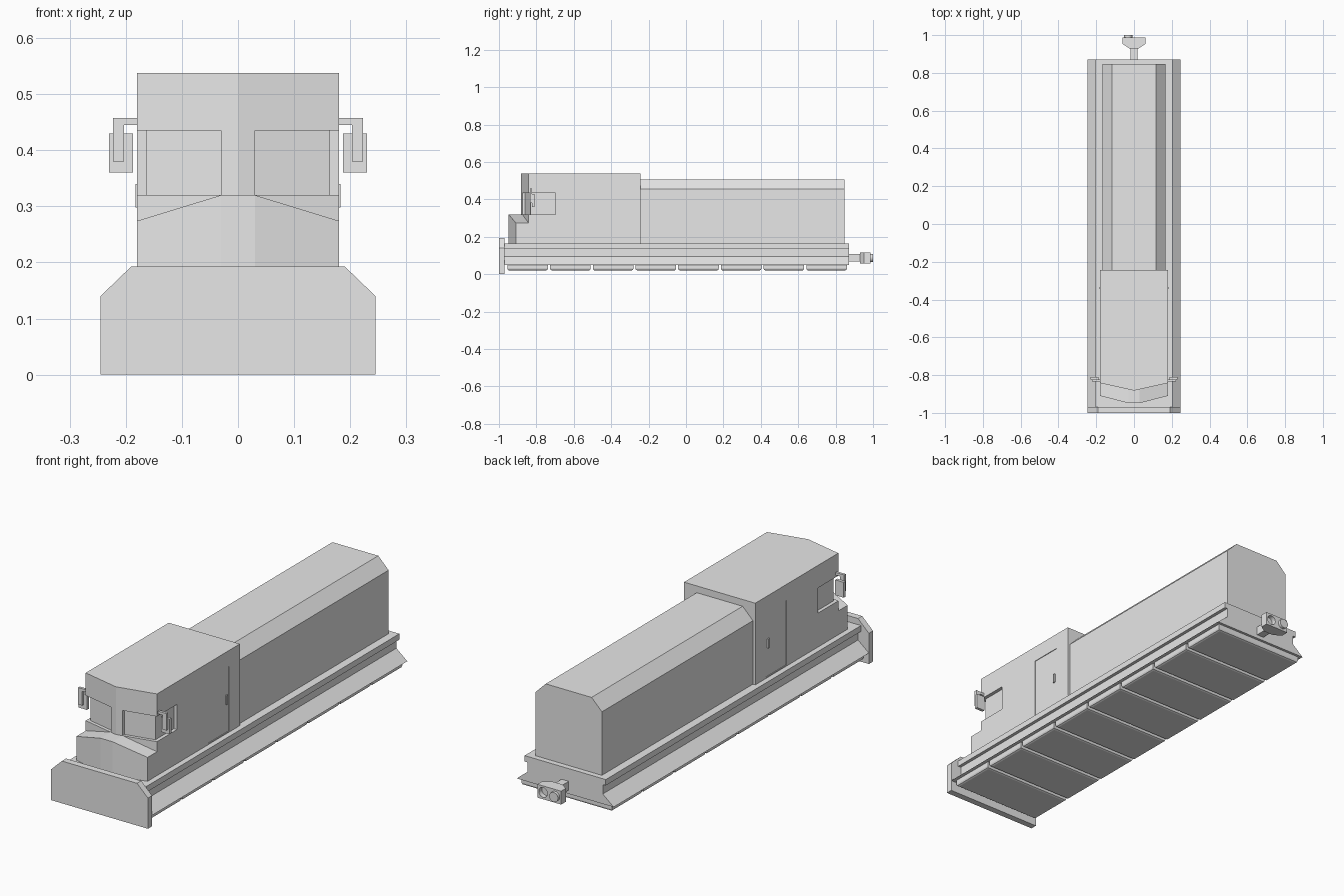
import bpy, bmesh, math
from mathutils import Matrix, Vector

cube = bpy.data.objects.get("Cube")
if cube:
    bpy.data.objects.remove(cube, do_unlink=True)

GREY = (0.8, 0.8, 0.8, 1.0)
paint = bpy.data.materials.new("plain_grey")
paint.use_nodes = True
paint.diffuse_color = GREY
paint.node_tree.nodes["Principled BSDF"].inputs["Base Color"].default_value = GREY


def finish(name, bm):
    bmesh.ops.recalc_face_normals(bm, faces=bm.faces)
    mesh = bpy.data.meshes.new(name)
    bm.to_mesh(mesh)
    bm.free()
    mesh.materials.append(paint)
    obj = bpy.data.objects.new(name, mesh)
    bpy.context.collection.objects.link(obj)
    return obj


def prism(name, points, start, end, axis):
    """Extrude a 2D outline along z (points are x, y) or along y (points are x, z)."""
    bm = bmesh.new()
    place = (lambda p, d: (p[0], p[1], d)) if axis == "z" else (lambda p, d: (p[0], d, p[1]))
    face = bm.faces.new([bm.verts.new(place(p, start)) for p in points])
    new = bmesh.ops.extrude_face_region(bm, geom=[face])["geom"]
    shift = Vector(place((0, 0), end - start))
    bmesh.ops.translate(bm, vec=shift, verts=[v for v in new if isinstance(v, bmesh.types.BMVert)])
    return finish(name, bm)


def mirrored(half):
    """Complete a right-hand half outline with its reflection in x."""
    return half + [(-x, h) for x, h in reversed(half) if x != 0]


def box(name, x, y, z):
    return prism(name, [(x[0], y[0]), (x[1], y[0]), (x[1], y[1]), (x[0], y[1])], *z, "z")


def cylinder(name, x, z, radius, y0, y1):
    bm = bmesh.new()
    turn = Matrix.Translation((x, (y0 + y1) / 2, z)) @ Matrix.Rotation(math.pi / 2, 4, "X")
    bmesh.ops.create_cone(bm, cap_ends=True, segments=24, radius1=radius, radius2=radius,
                          depth=y1 - y0, matrix=turn)
    obj = finish(name, bm)
    for face in obj.data.polygons:
        face.use_smooth = len(face.vertices) == 4
    for edge in obj.data.edges:
        caps = [f for f in obj.data.polygons if len(f.vertices) > 4 and tuple(edge.key) in f.edge_keys]
        edge.use_edge_sharp = bool(caps)
    return obj


def cut(target, cutters):
    """Subtract the cutters for good, then discard them."""
    for cutter in cutters:
        cutter.hide_render = True
        mod = target.modifiers.new("cut", "BOOLEAN")
        mod.operation, mod.solver, mod.object = "DIFFERENCE", "EXACT", cutter
    bpy.context.view_layer.update()
    graph = bpy.context.evaluated_depsgraph_get()
    mesh = bpy.data.meshes.new_from_object(target.evaluated_get(graph))
    target.modifiers.clear()
    target.data = mesh
    for cutter in cutters:
        bpy.data.objects.remove(cutter, do_unlink=True)


# Front plate with clipped upper corners
prism("front_plate", mirrored([(0.245, 0), (0.245, 0.14), (0.19, 0.193)]), -1.0, -0.97, "y")

# Chassis: deck, recessed band and flared skirt in one section
prism("chassis", mirrored([(0.205, 0.165), (0.205, 0.138), (0.19, 0.138),
                           (0.19, 0.095), (0.245, 0.05)]), -0.97, 0.872, "y")

# Row of skids with bevelled undersides
for i in range(8):
    y = -0.955 + i * 0.2283
    skid = box(f"skid_{i + 1}", (-0.228, 0.228), (y, y + 0.217), (0.02, 0.05))
    bm = bmesh.new()
    bm.from_mesh(skid.data)
    low = [e for e in bm.edges if all(v.co.z < 0.03 for v in e.verts)]
    bmesh.ops.bevel(bm, geom=low, offset=0.01, segments=2, affect="EDGES", profile=0.5)
    bm.to_mesh(skid.data)
    bm.free()

# Long engine hood with chamfered roof
prism("hood", mirrored([(0.168, 0.165), (0.168, 0.455), (0.116, 0.507)]), -0.25, 0.847, "y")


# Cab with pointed front, wrap-around window recesses and side doors
def cab_front(x):
    return -0.882 + 0.04 * abs(x) / 0.18


cab = prism("cab", mirrored([(0, cab_front(0)), (0.18, cab_front(0.18)), (0.18, -0.243)]),
            0.165, 0.538, "z")
cutters = []
for s in (-1, 1):
    window = [(0.03, -1), (0.3, -1), (0.3, -0.697), (0.164, -0.697),
              (0.164, cab_front(0.164) + 0.015), (0.03, cab_front(0.03) + 0.015)]
    cutters.append(prism("window_cutter", [(s * x, y) for x, y in window], 0.32, 0.435, "z"))
    cutters.append(box("door_cutter", (s * 0.177, s * 0.3), (-0.47, -0.322), (0.17, 0.465)))
cut(cab, cutters)

# Stepped nose: flat centre strip, shoulders falling to the sides
bm = bmesh.new()
rings = []
for x, front, top in ((-0.18, -0.91, 0.274), (-0.03, -0.948, 0.32),
                      (0.03, -0.948, 0.32), (0.18, -0.91, 0.274)):
    back = cab_front(x)
    rings.append([bm.verts.new((x, y, z)) for y, z in
                  ((front, 0.165), (front, top), (back, top), (back, 0.165))])
for a, b in zip(rings, rings[1:]):
    for i in range(4):
        j = (i + 1) % 4
        bm.faces.new((a[i], a[j], b[j], b[i]))
bm.faces.new(rings[0])
bm.faces.new(rings[-1])
finish("nose", bm)

# Door handles and wing mirrors on both sides
for s, side in ((-1, "right"), (1, "left")):
    box(f"{side}_door_handle", (s * 0.176, s * 0.183), (-0.343, -0.333), (0.298, 0.34))
    box(f"{side}_mirror_arm", (s * 0.175, s * 0.223), (-0.835, -0.823), (0.445, 0.457))
    box(f"{side}_mirror_stem", (s * 0.203, s * 0.223), (-0.835, -0.823), (0.38, 0.446))
    box(f"{side}_mirror", (s * 0.187, s * 0.23), (-0.824, -0.81), (0.36, 0.43))

# Rear coupler: shaft, tapered head, pin and socket
box("coupler_shaft", (-0.018, 0.018), (0.86, 0.94), (0.067, 0.107))
head = prism("coupler_head", mirrored([(0.025, 0.93), (0.06, 0.953), (0.06, 0.987)]),
             0.056, 0.117, "z")
cut(head, [cylinder("socket_cutter", 0.031, 0.087, 0.022, 0.965, 1.05)])
cylinder("coupler_pin", -0.031, 0.087, 0.022, 0.98, 1.0)
